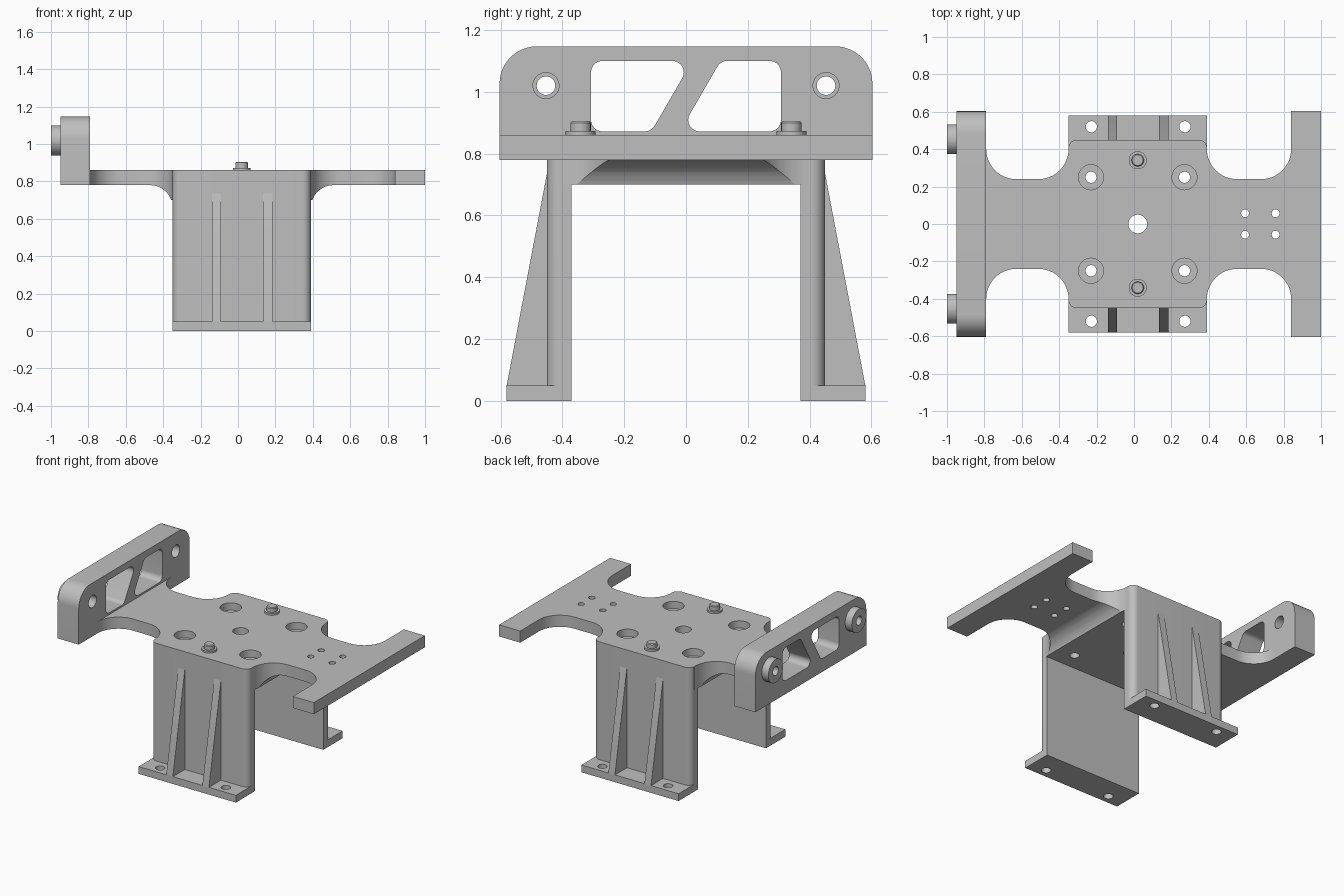
import bpy
import bmesh
from math import tan, pi, cos, sin
from mathutils import Vector

if "Cube" in bpy.data.objects:
    bpy.data.objects.remove(bpy.data.objects["Cube"], do_unlink=True)

GREY = (0.52, 0.52, 0.52, 1)
metal = bpy.data.materials.new("light grey")
metal.use_nodes = True
metal.diffuse_color = GREY
metal.node_tree.nodes["Principled BSDF"].inputs["Base Color"].default_value = GREY


def rounded(corners, steps=12):
    """Outline from (u, v) or (u, v, radius) corners, rounding those with a radius."""
    out = []
    for i, c in enumerate(corners):
        p = Vector(c[:2])
        if len(c) < 3:
            out.append(p)
            continue
        a = (Vector(corners[i - 1][:2]) - p).normalized()
        b = (Vector(corners[(i + 1) % len(corners)][:2]) - p).normalized()
        half = a.angle(b) / 2
        trim = c[2] / tan(half)
        centre = p + (a + b).normalized() * (trim ** 2 + c[2] ** 2) ** 0.5
        start, end = p + a * trim - centre, p + b * trim - centre
        sweep = pi - 2 * half
        for k in range(steps + 1):
            t = k / steps
            out.append(centre + (start * sin((1 - t) * sweep) + end * sin(t * sweep)) / sin(sweep))
    return out


def prism(name, outline, axis, lo, hi):
    """Extrude a 2D outline along an axis."""
    place = {"X": lambda u, v, w: (w, u, v),
             "Y": lambda u, v, w: (u, w, v),
             "Z": lambda u, v, w: (u, v, w)}[axis]
    bm = bmesh.new()
    rings = [[bm.verts.new(place(u, v, w)) for u, v in outline] for w in (lo, hi)]
    for ring in rings:
        bm.faces.new(ring)
    n = len(outline)
    for i in range(n):
        j = (i + 1) % n
        bm.faces.new((rings[0][i], rings[0][j], rings[1][j], rings[1][i]))
    bmesh.ops.recalc_face_normals(bm, faces=bm.faces)
    mesh = bpy.data.meshes.new(name)
    bm.to_mesh(mesh)
    bm.free()
    mesh.materials.append(metal)
    obj = bpy.data.objects.new(name, mesh)
    bpy.context.collection.objects.link(obj)
    return obj


def box(name, x0, x1, y0, y1, z0, z1):
    return prism(name, [(x0, y0), (x1, y0), (x1, y1), (x0, y1)], "Z", z0, z1)


def rod(name, u, v, r, axis, lo, hi, n=40):
    ring = [(u + r * cos(2 * pi * k / n), v + r * sin(2 * pi * k / n)) for k in range(n)]
    return prism(name, ring, axis, lo, hi)


def combine(target, other, operation):
    mod = target.modifiers.new("combine", "BOOLEAN")
    mod.operation = operation
    mod.solver = "EXACT"
    mod.object = other
    bpy.context.view_layer.objects.active = target
    bpy.ops.object.modifier_apply(modifier=mod.name)
    bpy.data.objects.remove(other, do_unlink=True)


def cut(target, other):
    combine(target, other, "DIFFERENCE")


def mirrored(half):
    """Close a half outline (upper side) with its mirror image below."""
    return half + [(c[0], -c[1], *c[2:]) for c in reversed(half)]


X0, X1 = -0.35, 0.39        # saddle ends
UNDER, DECK, TOP = 0.70, 0.78, 0.86

# Saddle: rounded block with a tunnel leaving two leg walls
body = prism("bracket_body", rounded(mirrored([(X0, 0.45, 0.045), (X1, 0.45, 0.045)])), "Z", 0, TOP)
cut(body, box("tunnel", -1, 1, -0.37, 0.37, -0.1, UNDER))


# Wings: plan outline intersected with a side profile that flares into the saddle
def wing(name, plan, edge, side):
    w = prism(name, rounded(mirrored(plan)), "Z", 0.6, TOP)
    curve = [(edge + side * (0.12 - 0.12 * cos(a)), 0.66 + 0.12 * sin(a))
             for a in [0.34 + (pi / 2 - 0.34) * k / 12 for k in range(13)]]
    profile = [(edge - side * 0.1, UNDER + 0.01), (edge - side * 0.01, UNDER)] + curve
    profile += [(side * 1.2, DECK), (side * 1.2, 0.9), (edge - side * 0.1, 0.9)]
    combine(w, prism("profile", profile, "Y", -1, 1), "INTERSECT")
    return w


right_plan = [(0.3, 0.41), (X1, 0.41), (X1, 0.24, 0.16), (0.84, 0.24, 0.16), (0.84, 0.603), (1, 0.603)]
left_plan = [(-0.3, 0.41), (X0, 0.41), (X0, 0.24, 0.16), (-0.79, 0.24, 0.16), (-0.79, 0.41), (-0.87, 0.41)]
combine(body, wing("right_wing", right_plan, X1, 1), "UNION")
combine(body, wing("left_wing", left_plan, X0, -1), "UNION")

# Upright plate with two slanted windows and bolt holes
upright = prism("upright", rounded([(-0.603, DECK), (0.603, DECK), (0.603, 1.147, 0.12),
                                    (-0.603, 1.147, 0.12)]), "X", -0.95, -0.79)
WLOW, WHIGH, R = 0.872, 1.1, 0.037
window = [(-0.307, WLOW, R), (-0.112, WLOW, R), (0.02, WHIGH, R), (-0.307, WHIGH, R)]
turned = [(-u, WLOW + WHIGH - v, r) for u, v, r in window]
for outline in (window, turned):
    cut(upright, prism("window", rounded(outline), "X", -1.1, -0.7))
for y in (-0.453, 0.453):
    cut(upright, rod("bolt_hole", y, 1.02, 0.042, "X", -1.1, -0.7))
combine(body, upright, "UNION")

# Feet
for s in (-1, 1):
    combine(body, box("foot", X0, X1, *sorted((s * 0.37, s * 0.58)), 0, 0.05), "UNION")

# Deck and foot holes
cut(body, rod("centre_hole", 0.02, 0, 0.05, "Z", 0.6, 1))
for s in (-1, 1):
    for x in (-0.23, 0.27):
        cut(body, rod("counterbore", x, s * 0.25, 0.067, "Z", 0.81, 1))
        cut(body, rod("screw_hole", x, s * 0.25, 0.03, "Z", 0.6, 1))
        cut(body, rod("foot_hole", x + 0.002, s * 0.52, 0.03, "Z", -0.1, 0.1))
    for x in (0.594, 0.757):
        cut(body, rod("small_hole", x, s * 0.057, 0.021, "Z", 0.6, 1, 24))

parts = [body]

for side, s in (("front", -1), ("back", 1)):
    # Triangular ribs bracing the legs
    for place, x in (("right", -0.14), ("left", 0.135)):
        tri = [(s * 0.44, 0.04), (s * 0.58, 0.04), (s * 0.58, 0.05), (s * 0.45, 0.735), (s * 0.44, 0.735)]
        parts.append(prism(f"{side}_{place}_rib", tri, "X", x, x + 0.05))

    # Locating pin with collar
    y = s * 0.341
    parts.append(rod(f"{side}_pin_collar", 0.02, y, 0.048, "Z", TOP - 0.01, 0.873))
    pin = rod(f"{side}_pin", 0.02, y, 0.033, "Z", TOP, 0.905)
    bevel = pin.modifiers.new("chamfer", "BEVEL")
    bevel.width, bevel.limit_method, bevel.angle_limit = 0.005, "ANGLE", 1
    parts.append(pin)

    # Boss ring on the outer face of the upright
    boss = rod(f"{side}_boss", s * 0.453, 1.02, 0.08, "X", -1, -0.95)
    cut(boss, rod("boss_hole", s * 0.453, 1.02, 0.03, "X", -1.1, -0.9))
    parts.append(boss)

# Smooth the curved walls, keep the machined edges crisp
bpy.ops.object.select_all(action="DESELECT")
for part in parts:
    part.select_set(True)
bpy.context.view_layer.objects.active = body
bpy.ops.object.shade_smooth_by_angle(angle=0.5)
